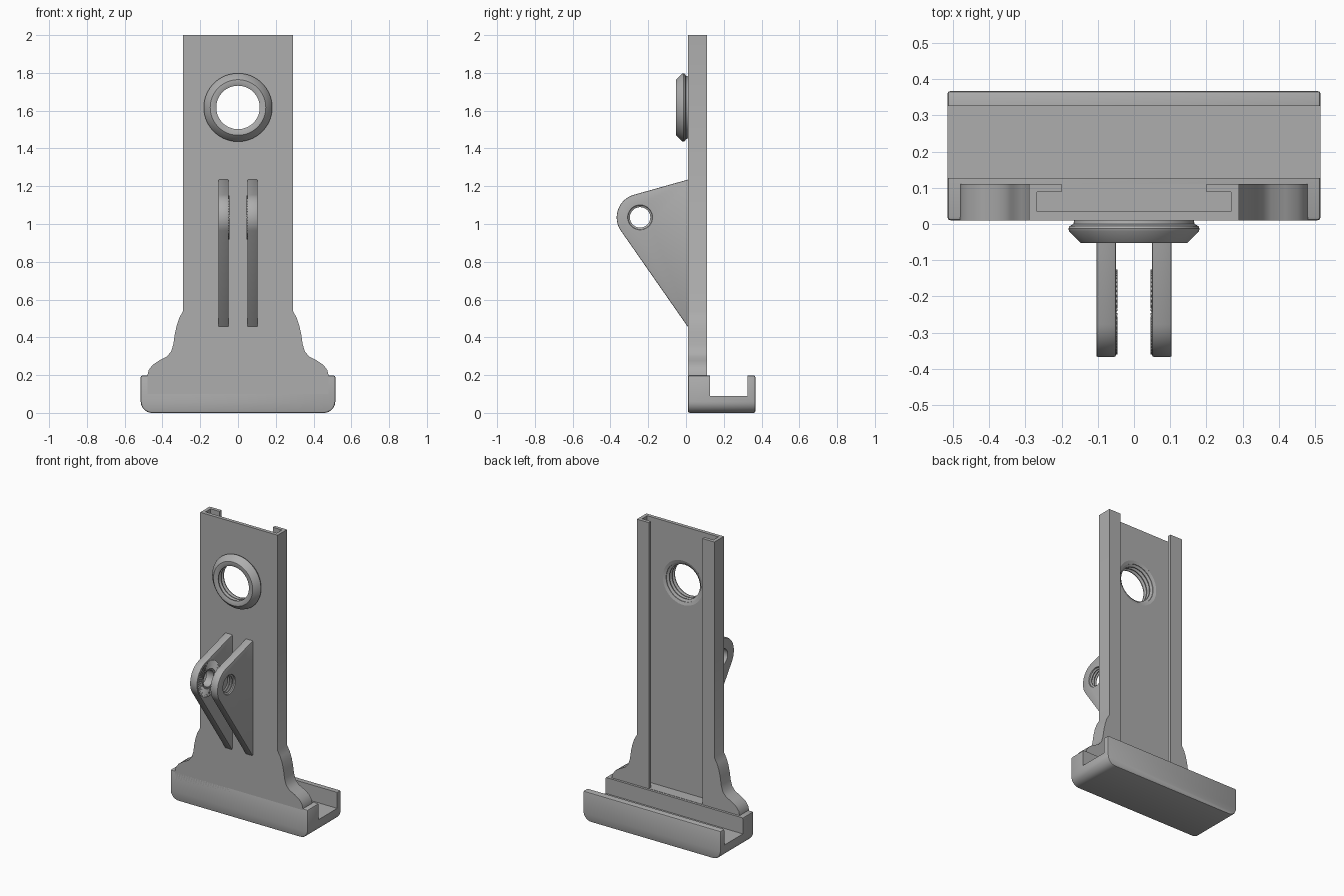
import bpy, bmesh
from math import sin, cos, pi, radians, atan2, acos, hypot
from mathutils import Vector

if "Cube" in bpy.data.objects:
    bpy.data.objects.remove(bpy.data.objects["Cube"])

GREY = (0.42, 0.42, 0.42, 1)
mat = bpy.data.materials.new("grey plastic")
mat.use_nodes = True
mat.diffuse_color = GREY
mat.node_tree.nodes["Principled BSDF"].inputs["Base Color"].default_value = GREY


def finish(bm, name):
    bmesh.ops.recalc_face_normals(bm, faces=bm.faces[:])
    me = bpy.data.meshes.new(name)
    bm.to_mesh(me)
    bm.free()
    me.materials.append(mat)
    ob = bpy.data.objects.new(name, me)
    bpy.context.collection.objects.link(ob)
    return ob


def place(axis, a, b, t):
    """Put profile point (a, b) at depth t along the axis."""
    return Vector((t, a, b)) if axis == "X" else Vector((a, t, b))


def prism(name, outline, axis, lo, hi):
    bm = bmesh.new()
    ends = [[bm.verts.new(place(axis, a, b, t)) for a, b in outline] for t in (lo, hi)]
    bm.faces.new(ends[0])
    bm.faces.new(ends[1])
    n = len(outline)
    for i in range(n):
        j = (i + 1) % n
        bm.faces.new((ends[0][i], ends[0][j], ends[1][j], ends[1][i]))
    return finish(bm, name)


def lathe(name, section, axis, ca, cb, n=64):
    """Revolve a closed (radius, depth) section about an axis through (ca, cb)."""
    bm = bmesh.new()
    rings = [[bm.verts.new(place(axis, ca + r * cos(2 * pi * k / n), cb + r * sin(2 * pi * k / n), t))
              for r, t in section] for k in range(n)]
    m = len(section)
    for k in range(n):
        p, q = rings[k], rings[(k + 1) % n]
        for i in range(m):
            j = (i + 1) % m
            bm.faces.new((p[i], p[j], q[j], q[i]))
    return finish(bm, name)


def arc(ca, cb, r, start, end, n):
    return [(ca + r * cos(start + (end - start) * i / n),
             cb + r * sin(start + (end - start) * i / n)) for i in range(n + 1)]


def rect(a0, a1, b0, b1):
    return [(a0, b0), (a1, b0), (a1, b1), (a0, b1)]


def apply(ob, mod):
    with bpy.context.temp_override(object=ob, active_object=ob):
        bpy.ops.object.modifier_apply(modifier=mod.name)


def bevel(ob, width):
    mod = ob.modifiers.new("bevel", "BEVEL")
    mod.width, mod.segments = width, 2
    mod.limit_method, mod.angle_limit = "ANGLE", radians(40)
    apply(ob, mod)


def cut(ob, cutter):
    mod = ob.modifiers.new("cut", "BOOLEAN")
    mod.operation, mod.solver, mod.object = "DIFFERENCE", "EXACT", cutter
    apply(ob, mod)
    bpy.data.objects.remove(cutter)


def threads(r, depth, start, end, count):
    """Zigzag inner wall from start to end."""
    step = (end - start) / count
    pts = []
    for i in range(count):
        t = start + i * step
        pts += [(r, t + step * 0.1), (r, t + step * 0.3),
                (r + depth, t + step * 0.6), (r + depth, t + step * 0.75)]
    return pts


FRONT, PLATE_BACK, SLOT_FRONT = 0.01, 0.111, 0.034
HOLE_Z = 1.617

# Upright plate with flared foot
flare = [(.29, 2), (.29, .54), (.31, .505), (.324, .465), (.334, .42), (.342, .365),
         (.354, .325), (.378, .297), (.418, .277), (.452, .254), (.473, .226), (.48, .195), (.48, .1)]
plate = prism("upright_plate", flare + [(-x, z) for x, z in reversed(flare)], "Y", FRONT, PLATE_BACK)
cut(plate, prism("slot_cutter", rect(-.267, .267, .2, 2.1), "Y", SLOT_FRONT, .088))
cut(plate, prism("opening_cutter", rect(-.2, .2, .2, 2.1), "Y", .08, .2))
cut(plate, prism("hole_cutter", arc(0, HOLE_Z, .15, 0, 2 * pi * 63 / 64, 63), "Y", -.1, .06))

# Base block with a channel across its top
R, W = .06, .515
outline = ([(W, .198), (-W, .198)] + arc(-W + R, R, R, pi, 1.5 * pi, 8)
           + arc(W - R, R, R, 1.5 * pi, 2 * pi, 8))
base = prism("base_channel", outline, "Y", FRONT, .367)
bevel(base, .009)
cut(base, prism("channel_cutter", rect(-1, 1, .09, .5), "Y", .127, .326))

# Threaded collar on the front
collar = [(.15, SLOT_FRONT), (.15, FRONT), (.165, FRONT), (.167, 0), (.178, -.006), (.181, -.013),
          (.179, -.02), (.147, -.053), (.13, -.053)] + threads(.115, .015, -.05, SLOT_FRONT, 3)
lathe("threaded_collar", collar, "Y", 0, HOLE_Z, 96)

# Pair of mounting lugs with pivot holes
CY, CZ, CR = -.243, 1.035, .124


def tangent_angle(y, z, side):
    dy, dz = y - CY, z - CZ
    return atan2(dz, dy) + side * acos(CR / hypot(dy, dz))


a0 = tangent_angle(FRONT, 1.235, 1)
a1 = tangent_angle(FRONT, .455, -1) % (2 * pi)
lug_outline = [(.02, .455), (.02, 1.235), (FRONT, 1.235)] + arc(CY, CZ, CR, a0, a1, 24) + [(FRONT, .455)]


def serration(name, side, teeth=48):
    """Ring of radial teeth on the inner face of a lug."""
    bm = bmesh.new()
    n = teeth * 2
    loops = []
    for k in range(n):
        a = 2 * pi * k / n
        top = .045 if k % 2 else .0495
        loops.append([bm.verts.new((side * x, CY + r * cos(a), CZ + r * sin(a)))
                      for r, x in ((.066, .052), (.066, top), (.117, top), (.117, .052))])
    for k in range(n):
        p, q = loops[k], loops[(k + 1) % n]
        for i in range(4):
            j = (i + 1) % 4
            bm.faces.new((p[i], p[j], q[j], q[i]))
    return finish(bm, name)


for side, label in ((1, "left"), (-1, "right")):
    lug = prism(label + "_lug", lug_outline, "X", side * .05, side * .104)
    bevel(lug, .005)
    radius = .066 if side == 1 else .055
    cut(lug, prism("pivot_cutter", arc(CY, CZ, radius, 0, 2 * pi * 47 / 48, 47), "X", -.2, .2))
    serration(label + "_lug_teeth", side)

# Threaded lining of the left pivot hole
lathe("left_lug_thread", [(.066, .104), (.066, .05)] + threads(.054, .01, .05, .104, 3),
      "X", CY, CZ, 48)

# Smooth rounded surfaces, keep edges sharp
for ob in bpy.context.collection.objects:
    if ob.type == "MESH" and mat.name in ob.data.materials:
        for o in bpy.context.selected_objects:
            o.select_set(False)
        ob.select_set(True)
        bpy.context.view_layer.objects.active = ob
        if "teeth" not in ob.name:
            bpy.ops.object.shade_smooth_by_angle(angle=radians(30))
